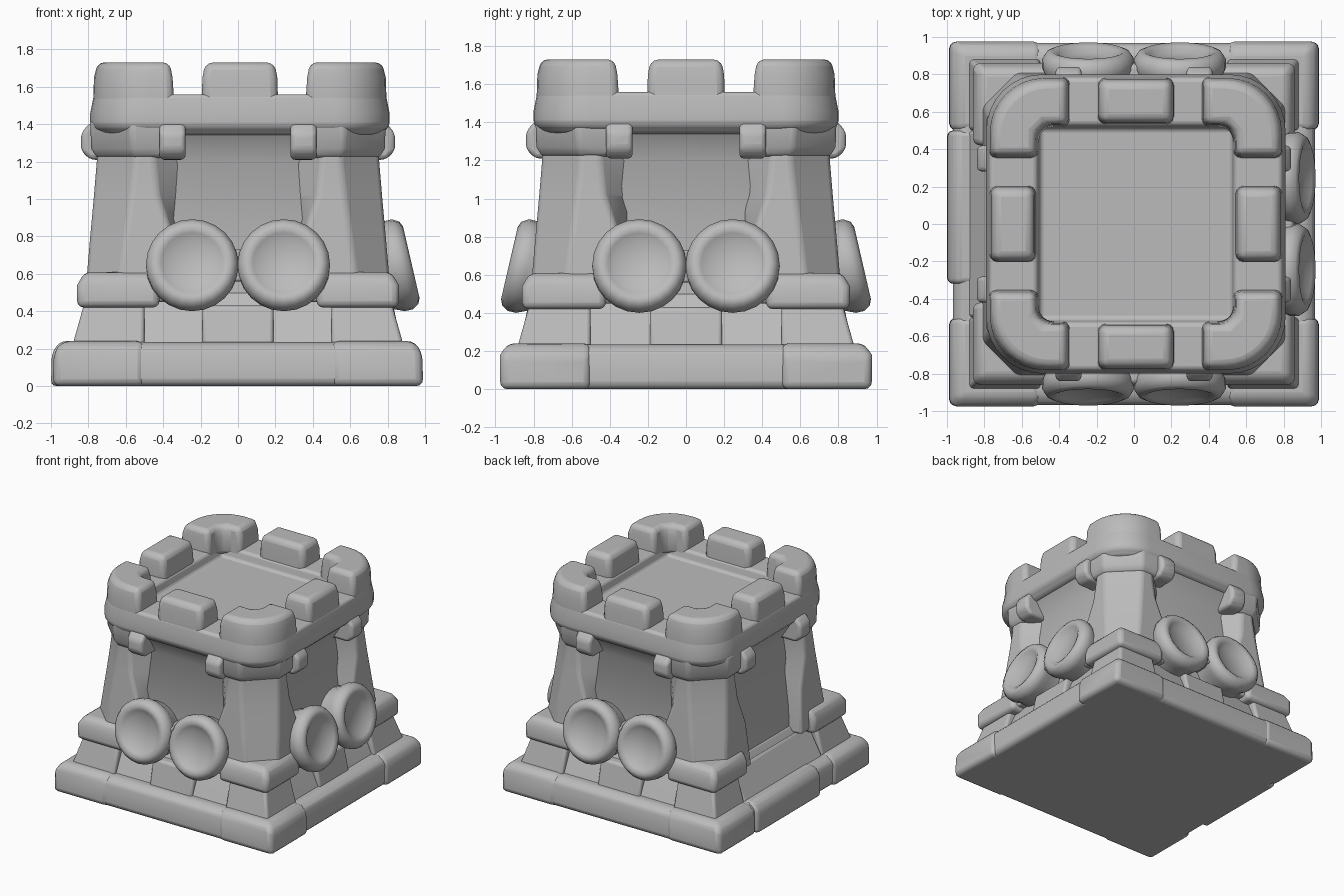
import bpy, bmesh
from math import sin, cos, pi, radians
from mathutils import Matrix

cube = bpy.data.objects.get("Cube")
if cube:
    bpy.data.objects.remove(cube, do_unlink=True)

stone = bpy.data.materials.new("grey stone")
stone.use_nodes = True
GREY = (0.5, 0.5, 0.5, 1)
stone.diffuse_color = GREY
stone.node_tree.nodes["Principled BSDF"].inputs["Base Color"].default_value = GREY


def finish(name, bm, bevel=0.03, angle=40):
    """Turn a bmesh into a softly bevelled stone part."""
    bmesh.ops.recalc_face_normals(bm, faces=bm.faces)
    me = bpy.data.meshes.new(name)
    bm.to_mesh(me)
    bm.free()
    me.materials.append(stone)
    ob = bpy.data.objects.new(name, me)
    bpy.context.collection.objects.link(ob)
    if bevel:
        mod = ob.modifiers.new("soft edges", "BEVEL")
        mod.width, mod.segments = bevel, 3
        mod.limit_method, mod.angle_limit = "ANGLE", radians(35)
    bpy.ops.object.select_all(action="DESELECT")
    ob.select_set(True)
    bpy.context.view_layer.objects.active = ob
    bpy.ops.object.shade_smooth_by_angle(angle=radians(angle))
    return ob


def loft(name, sections, bevel=0.03, turn=0):
    """Skin a stack of (height, outline) sections and cap both ends."""
    bm = bmesh.new()
    rings = [[bm.verts.new((x, y, z)) for x, y in pts] for z, pts in sections]
    n = len(rings[0])
    for a, b in zip(rings, rings[1:]):
        for i in range(n):
            j = (i + 1) % n
            bm.faces.new((a[i], a[j], b[j], b[i]))
    bm.faces.new(rings[0])
    bm.faces.new(rings[-1])
    bm.transform(Matrix.Rotation(turn, 4, "Z"))
    return finish(name, bm, bevel)


def rect(x0, x1, y0, y1):
    return [(x0, y0), (x1, y0), (x1, y1), (x0, y1)]


def square(h):
    return rect(-h, h, -h, h)


def arc(cx, cy, r, start, steps=8):
    return [(cx + r * cos(start + pi / 2 * i / steps),
             cy + r * sin(start + pi / 2 * i / steps)) for i in range(steps + 1)]


def rounded(h, r):
    c = h - r
    pts = []
    for k, (sx, sy) in enumerate([(1, 1), (-1, 1), (-1, -1), (1, -1)]):
        pts += arc(sx * c, sy * c, r, k * pi / 2)
    return pts


# Base slab and sloping tower body
loft("base_slab", [(0, square(0.968)), (0.18, square(0.968)), (0.235, square(0.93))], 0.04)
loft("tower_body", [(0.2, square(0.87)), (0.42, square(0.77)), (0.5, square(0.72))], 0.01)
loft("wall_panels", [(0.45, rounded(0.72, 0.2)), (1.2, rounded(0.65, 0.2)),
                     (1.37, rounded(0.76, 0.28))], 0)

# Parapet with a shallow square floor
crown = [loft("parapet", [
    (1.34, rounded(0.75, 0.26)), (1.39, rounded(0.8, 0.3)),
    (1.46, rounded(0.8, 0.3)), (1.56, rounded(0.78, 0.29)),
    (1.56, rounded(0.53, 0.02)), (1.48, rounded(0.51, 0.02))], 0.02)]

# Corner parts, repeated in all four quadrants
for sx in (-1, 1):
    for sy in (-1, 1):
        side = ("front" if sy < 0 else "back") + ("_left" if sx > 0 else "_right")

        def corner(pts):
            return [(sx * x, sy * y) for x, y in pts]

        loft("base_block_" + side, [
            (0, corner(rect(0.5, 0.99, 0.5, 0.975))),
            (0.18, corner(rect(0.5, 0.985, 0.5, 0.975))),
            (0.24, corner(rect(0.5, 0.94, 0.5, 0.935)))], 0.04)
        loft("plinth_" + side, [
            (0.2, corner(rect(0.5, 0.89, 0.5, 0.89))),
            (0.45, corner(rect(0.5, 0.82, 0.5, 0.82)))], 0.02)
        loft("ledge_" + side, [
            (0.42, corner(rect(0.42, 0.86, 0.42, 0.86))),
            (0.54, corner(rect(0.42, 0.86, 0.42, 0.86))),
            (0.61, corner(rect(0.42, 0.82, 0.42, 0.82)))], 0.035)

        # Chamfered pillar leaning inwards, its flanks opening out towards the top
        def pillar(o, c, f):
            return corner([(0.29, 0.29), (0.62, 0.29), (o, f), (o, c),
                           (c, o), (f, o), (0.29, 0.62)])

        loft("pillar_" + side, [(0.45, pillar(0.82, 0.65, 0.32)), (0.8, pillar(0.79, 0.6, 0.35)),
                                (1.02, pillar(0.77, 0.57, 0.43)),
                                (1.2, pillar(0.755, 0.55, 0.45)),
                                (1.38, pillar(0.755, 0.55, 0.45))], 0.02)

        # Corbel swelling out between pillar and parapet
        def corbel(o, c):
            return corner([(0.4, 0.4), (o, 0.4), (o, c), (c, o), (0.4, o)])

        loft("corbel_" + side, [(1.22, corbel(0.755, 0.55)), (1.27, corbel(0.785, 0.565)),
                                (1.42, corbel(0.79, 0.57))], 0.02)

        # Corner merlon wrapping round the parapet
        def merlon(o, e, i):
            return corner([(e, i), (i - 0.05, i), (i, i - 0.05), (i, e), (o, e)]
                          + arc(o - 0.29, o - 0.29, 0.29, 0) + [(e, o)])

        crown.append(loft("corner_merlon_" + side, [
            (1.5, merlon(0.785, 0.35, 0.52)), (1.65, merlon(0.78, 0.36, 0.53)),
            (1.73, merlon(0.76, 0.375, 0.54))], 0.035))

# Side parts, repeated round the tower
for k, side in enumerate(("front", "left", "back", "right")):
    turn = k * pi / 2
    crown.append(loft("middle_merlon_" + side, [
        (1.5, rect(-0.205, 0.205, -0.785, -0.53)),
        (1.65, rect(-0.2, 0.2, -0.775, -0.54)),
        (1.73, rect(-0.185, 0.185, -0.76, -0.55))], 0.04, turn))
    for s in (-1, 1):
        lo, hi = sorted((s * 0.28, s * 0.42))
        loft("bracket_" + side, [
            (1.21, rect(lo, hi, -0.79, -0.6)), (1.26, rect(lo, hi, -0.84, -0.6)),
            (1.35, rect(lo, hi, -0.84, -0.6)), (1.41, rect(lo, hi, -0.79, -0.6))], 0.025, turn)

    if side == "right":
        # Doorway side: broad sloping sill
        loft("door_step", [(0, rect(-0.5, 0.32, -1.0, -0.8)),
                           (0.18, rect(-0.5, 0.32, -0.995, -0.8)),
                           (0.24, rect(-0.5, 0.32, -0.95, -0.8))], 0.03, turn)
        loft("door_sill", [(0.2, rect(-0.5, 0.5, -0.9, -0.6)),
                           (0.45, rect(-0.5, 0.5, -0.76, -0.6))], 0.02, turn)
        continue

    # Block under the paired shields and the web joining them
    loft("footing_" + side, [(0.2, rect(-0.19, 0.19, -0.88, -0.6)),
                             (0.43, rect(-0.19, 0.19, -0.83, -0.6))], 0.02, turn)
    loft("shield_web_" + side, [(0.56, rect(-0.06, 0.06, -0.89, -0.65)),
                                (0.73, rect(-0.06, 0.06, -0.85, -0.65))], 0.02, turn)

    # Two round shields: thick rim and flat sunken centre
    for s in (-1, 1):
        place = (Matrix.Rotation(turn, 4, "Z") @ Matrix.Translation((s * 0.245, -0.875, 0.65))
                 @ Matrix.Rotation(radians(77), 4, "X"))
        profile = [(0.0, 0.01), (0.125, 0.01), (0.165, 0.04), (0.195, 0.053), (0.225, 0.04),
                   (0.247, 0.005), (0.247, -0.04), (0.225, -0.09), (0.21, -0.2)]
        bm = bmesh.new()
        chain = [bm.verts.new((r, 0, z)) for r, z in profile]
        edges = [bm.edges.new(pair) for pair in zip(chain, chain[1:])]
        bmesh.ops.spin(bm, geom=chain + edges, axis=(0, 0, 1), cent=(0, 0, 0),
                       angle=2 * pi, steps=24)
        bmesh.ops.remove_doubles(bm, verts=bm.verts, dist=0.0005)
        bm.transform(place)
        finish("shield_" + side, bm, 0, 50)

# The crown sits slightly towards the left
for ob in crown:
    ob.location.x = 0.01
